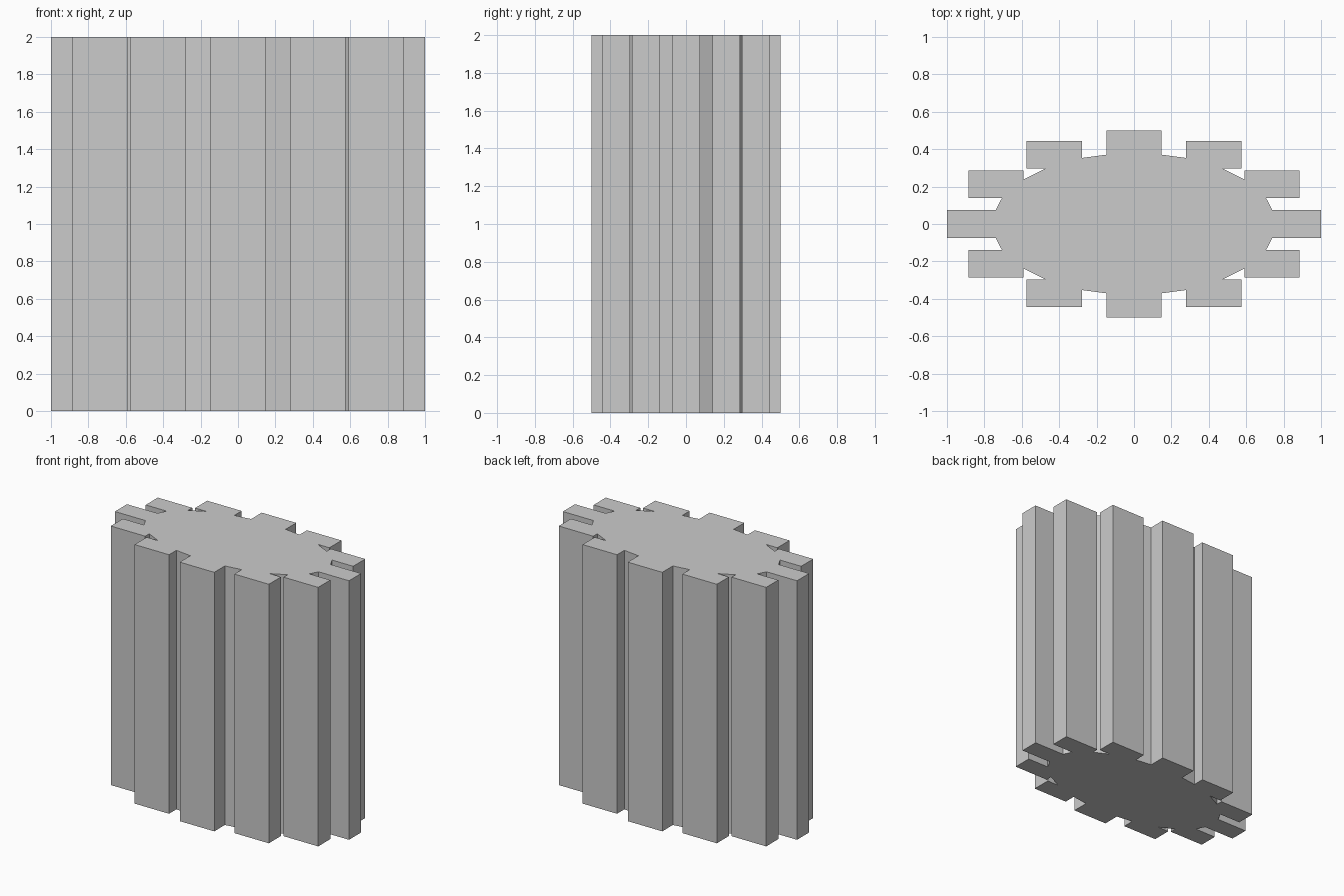
import bpy, bmesh

if "Cube" in bpy.data.objects:
    bpy.data.objects.remove(bpy.data.objects["Cube"])

# Toothed oval outline: one quadrant, from the right tooth round to the back tooth
quadrant = [
    (1.0, 0.0737), (0.740, 0.0737),                                      # right tooth
    (0.706, 0.1395), (0.886, 0.1395), (0.886, 0.287), (0.5914, 0.287),   # 30 degree tooth
    (0.5914, 0.2375), (0.475, 0.2955), (0.5737, 0.2955),                 # thin notch
    (0.5737, 0.4429), (0.279, 0.4429), (0.279, 0.353),                   # 60 degree tooth
    (0.1474, 0.3706), (0.1474, 0.5),                                     # back tooth
]

# Mirror the quadrant into a closed loop
half = quadrant + [(-x, y) for x, y in reversed(quadrant)]
outline = half + [(x, -y) for x, y in reversed(half)]

# Extrude the outline upwards
bm = bmesh.new()
face = bm.faces.new([bm.verts.new((x, y, 0)) for x, y in outline])
top = bmesh.ops.extrude_face_region(bm, geom=[face], use_keep_orig=True)["geom"]
bmesh.ops.translate(bm, vec=(0, 0, 2),
                    verts=[v for v in top if isinstance(v, bmesh.types.BMVert)])
bmesh.ops.recalc_face_normals(bm, faces=bm.faces[:])

mesh = bpy.data.meshes.new("toothed_column")
bm.to_mesh(mesh)
bm.free()
bpy.context.collection.objects.link(bpy.data.objects.new("toothed_column", mesh))
